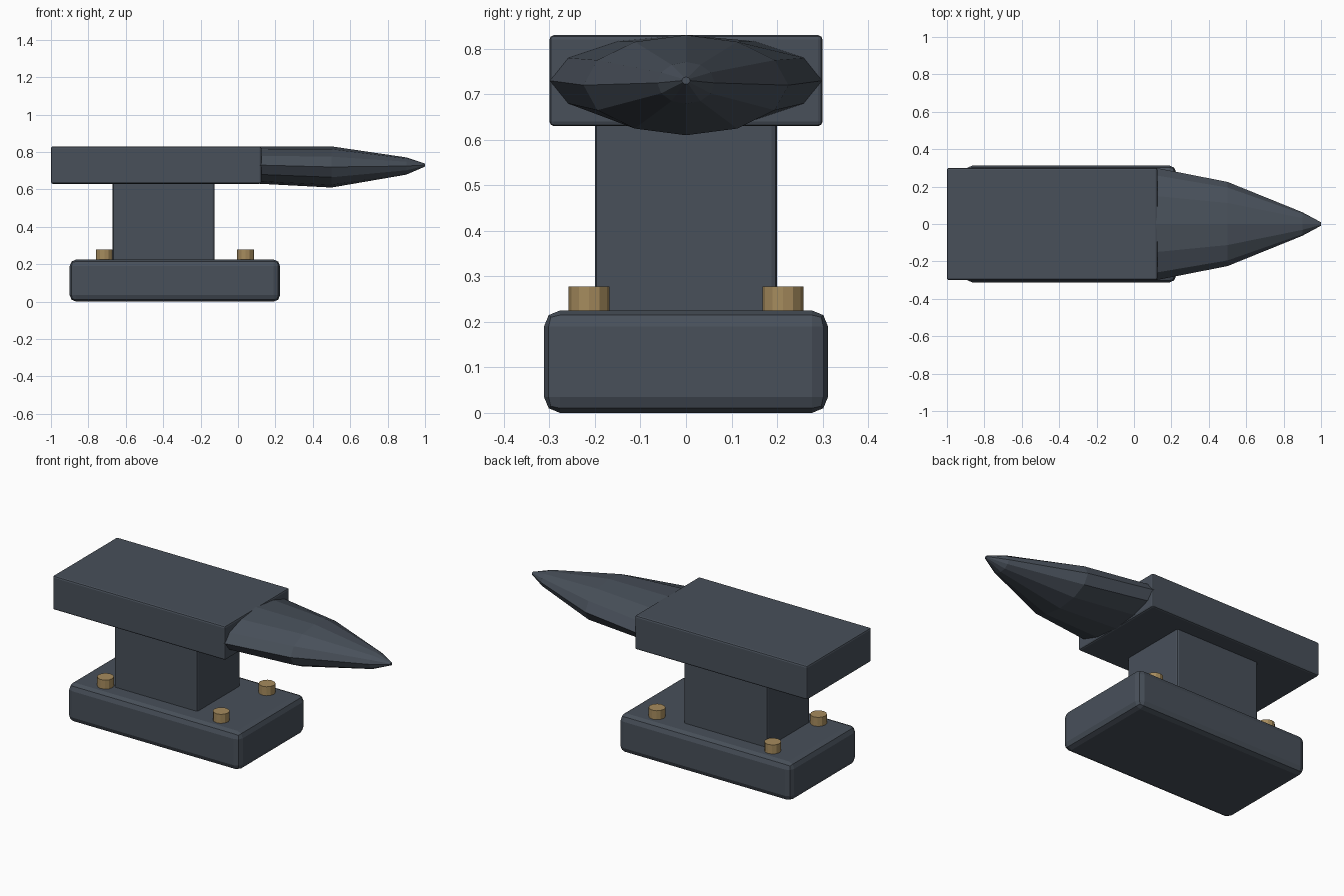
import bpy, bmesh, math

cube = bpy.data.objects.get("Cube")
if cube:
    bpy.data.objects.remove(cube, do_unlink=True)


def material(name, rgb):
    m = bpy.data.materials.new(name)
    m.use_nodes = True
    m.diffuse_color = (*rgb, 1)
    bsdf = m.node_tree.nodes["Principled BSDF"]
    bsdf.inputs["Base Color"].default_value = (*rgb, 1)
    return m


steel = material("dark_steel", (0.065, 0.08, 0.102))
brass = material("brass", (0.38, 0.26, 0.11))


def block(name, x, y, z, bevel):
    """Bevelled box from ranges in x and z, and half depth y."""
    bpy.ops.mesh.primitive_cube_add(size=1)
    ob = bpy.context.object
    ob.name = name
    for v in ob.data.vertices:
        v.co.x = x[v.co.x > 0]
        v.co.y = y if v.co.y > 0 else -y
        v.co.z = z[v.co.z > 0]
    ob.data.materials.append(steel)
    mod = ob.modifiers.new("rounded_edges", "BEVEL")
    mod.width = bevel
    mod.segments = 2
    return ob


# Body
block("base", (-0.9, 0.225), 0.312, (0, 0.225), 0.035)
block("waist", (-0.67, -0.125), 0.2, (0.2, 0.65), 0.012)
block("top_block", (-1, 0.125), 0.3, (0.63, 0.83), 0.01)

# Horn: elliptical rings of x, centre z, half width, half height
rings = [(0.118, 0.73, 0.3, 0.1), (0.5, 0.72, 0.225, 0.11),
         (0.9, 0.725, 0.063, 0.046), (1.0, 0.73, 0.009, 0.008)]
sides = 12
bm = bmesh.new()
loops = []
for x, cz, w, h in rings:
    angles = [math.tau * i / sides for i in range(sides)]
    loops.append([bm.verts.new((x, w * math.cos(a), cz + h * math.sin(a))) for a in angles])
for a, b in zip(loops, loops[1:]):
    for i in range(sides):
        j = (i + 1) % sides
        bm.faces.new((a[i], a[j], b[j], b[i]))
bm.faces.new(loops[0])
bm.faces.new(loops[-1])
bmesh.ops.recalc_face_normals(bm, faces=bm.faces)
mesh = bpy.data.meshes.new("horn")
bm.to_mesh(mesh)
bm.free()
mesh.materials.append(steel)
bpy.context.collection.objects.link(bpy.data.objects.new("horn", mesh))

# Bolts at the base corners
for end, x in (("heel", -0.715), ("horn", 0.04)):
    for side, y in (("left", 0.213), ("right", -0.213)):
        bpy.ops.mesh.primitive_cylinder_add(vertices=12, radius=0.045, depth=0.08,
                                            location=(x, y, 0.238))
        bolt = bpy.context.object
        bolt.name = f"{end}_{side}_bolt"
        bolt.data.materials.append(brass)
